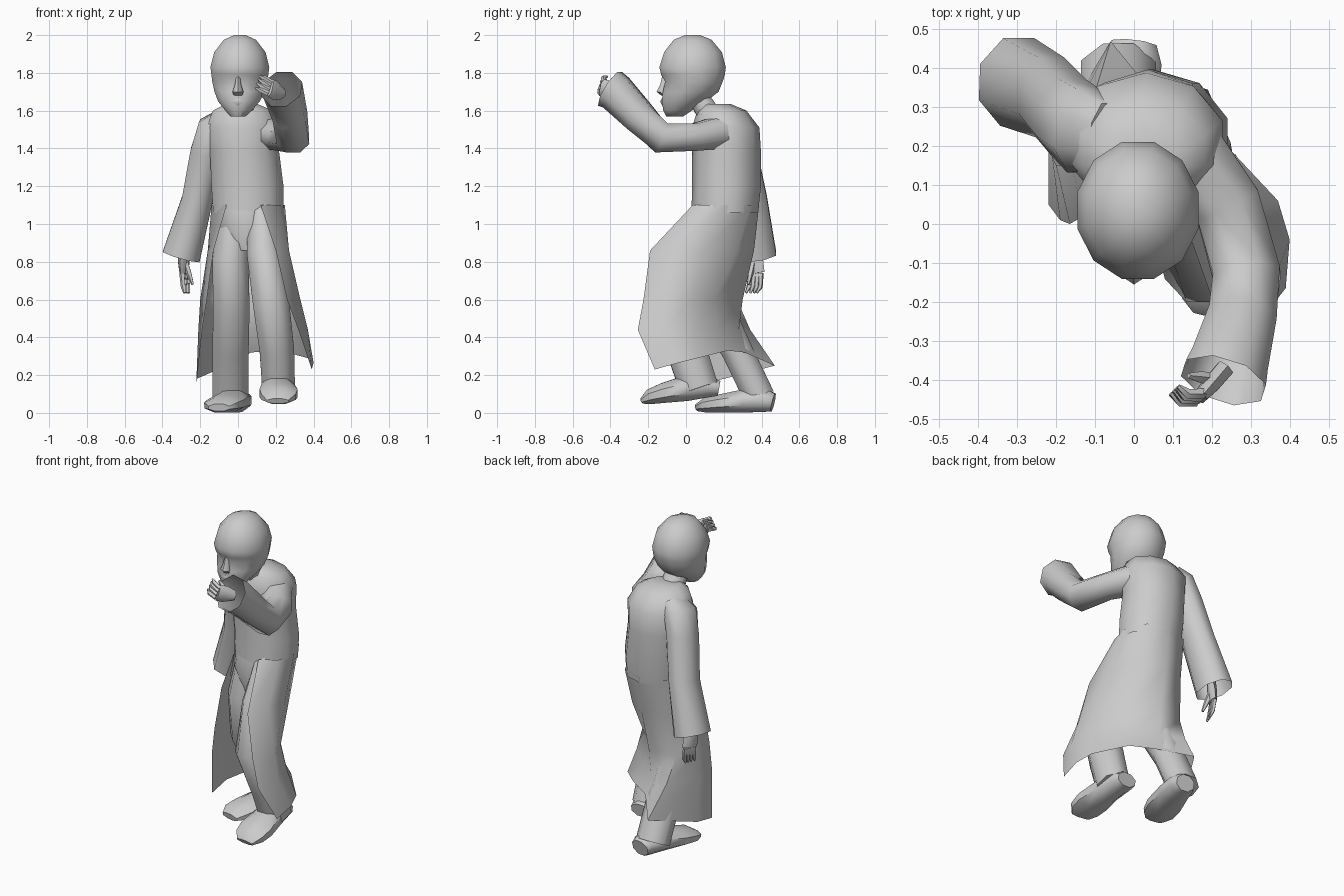
import bpy, bmesh, math
from mathutils import Vector


def finish(name, bm, angle=55):
    bmesh.ops.recalc_face_normals(bm, faces=bm.faces)
    me = bpy.data.meshes.new(name)
    bm.to_mesh(me)
    bm.free()
    ob = bpy.data.objects.new(name, me)
    bpy.context.collection.objects.link(ob)
    bpy.ops.object.select_all(action='DESELECT')
    ob.select_set(True)
    bpy.context.view_layer.objects.active = ob
    bpy.ops.object.shade_smooth_by_angle(angle=math.radians(angle))
    return ob


def skin(bm, rows, closed):
    for r0, r1 in zip(rows, rows[1:]):
        n = len(r0)
        for i in range(n if closed else n - 1):
            j = (i + 1) % n
            bm.faces.new((r0[i], r0[j], r1[j], r1[i]))


def tube(name, stations, sides=8, ref=(0, 1, 0), caps=(True, True), flat=False):
    """Loft of ellipses (x, y, z, half width, half depth) along a path."""
    bm, rows = bmesh.new(), []
    pts = [Vector(s[:3]) for s in stations]
    for k, s in enumerate(stations):
        a = pts[k] - pts[k - 1] if k else Vector()
        b = pts[k + 1] - pts[k] if k < len(pts) - 1 else Vector()
        t = Vector((0, 0, -1)) if flat else (a.normalized() + b.normalized()).normalized()
        side = t.cross(Vector(ref)).normalized()
        up = side.cross(t)
        row = []
        for i in range(sides):
            w = 2 * math.pi * (i + 0.5) / sides
            row.append(bm.verts.new(pts[k] + side * s[3] * math.cos(w) * 1.04
                                    + up * s[4] * math.sin(w) * 1.04))
        rows.append(row)
    skin(bm, rows, True)
    if caps[0]:
        bm.faces.new(rows[0])
    if caps[1]:
        bm.faces.new(rows[-1])
    return finish(name, bm)


# Head, rings from crown to chin, pulled in at the eyes
tube("head", [
    (.01, .035, 2.0, .03, .04), (.01, .035, 1.975, .085, .10),
    (.01, .037, 1.91, .135, .152), (.01, .035, 1.83, .155, .175),
    (.01, .037, 1.79, .150, .168), (.01, .042, 1.755, .146, .152),
    (.008, .025, 1.70, .132, .147), (.005, -.01, 1.65, .11, .117),
    (.003, -.045, 1.60, .07, .075), (.0, -.06, 1.57, .04, .045)], 12, flat=True)
tube("nose", [(0, -.11, 1.78, .012, .016), (0, -.115, 1.74, .018, .02),
              (0, -.118, 1.70, .032, .036), (0, -.112, 1.68, .026, .018)], 6, flat=True)
tube("lips", [(0, -.113, 1.665, .03, .015), (0, -.112, 1.648, .045, .024),
              (0, -.107, 1.628, .03, .018)], 6, flat=True)
tube("neck", [(.01, .06, 1.68, .065, .055), (.02, .14, 1.55, .075, .065)], 8)

# Upper coat
tube("coat_body", [
    (.02, .165, 1.635, .085, .07), (.025, .19, 1.60, .16, .125),
    (.03, .21, 1.51, .20, .172), (.035, .215, 1.38, .185, .175),
    (.05, .215, 1.2, .193, .175), (.055, .205, 1.06, .188, .17)],
    10, caps=(True, False), flat=True)

# Coat skirt, open at the front: rows from waist to hem, columns left to right
skirt = [
    (1.1, [(-.06, .055), (-.14, .18), (-.09, .34), (.06, .387), (.19, .345), (.248, .21), (.22, .09), (.12, .035)]),
    (.86, [(-.13, .02), (-.16, .15), (-.10, .30), (.06, .36), (.19, .27), (.27, .09), (.27, -.08), (.2, -.19)]),
    (.60, [(-.165, .0), (-.2, .15), (-.12, .27), (.05, .30), (.18, .15), (.28, .03), (.33, -.10), (.26, -.225)]),
    (.44, [(-.19, .01), (-.21, .17), (-.1, .34), (.05, .28), (.19, .17), (.32, .04), (.37, -.12), (.32, -.255)])]
hem = [(-.22, .05, .15), (-.22, .2, .18), (-.06, .47, .25), (.07, .31, .32),
       (.22, .22, .33), (.37, .06, .29), (.4, -.04, .265), (.39, -.165, .23)]
bm = bmesh.new()
rows = [[bm.verts.new((x, y, z)) for x, y in row] for z, row in skirt]
rows.append([bm.verts.new(p) for p in hem])
skin(bm, rows, False)
finish("coat_skirt", bm)

# Trousers
tube("hips", [(.055, .2, 1.12, .17, .155), (.05, .16, 1.0, .165, .14),
              (.05, .14, .86, .07, .10)], 10, flat=True)
tube("front_leg", [
    (.12, .16, 1.07, .07, .11), (.14, .02, .83, .095, .12),
    (.175, -.1, .58, .1, .105), (.205, .0, .34, .095, .11),
    (.215, .07, .13, .09, .105)])
tube("rear_leg", [
    (-.02, .2, 1.07, .085, .12), (-.04, .14, .8, .1, .12),
    (-.035, .15, .55, .1, .105), (-.04, .27, .33, .1, .085),
    (-.04, .39, .08, .1, .085)])

# Shoes, from heel to toe
UP = (0, 0, 1)
tube("front_shoe", [
    (.2, .175, .13, .065, .042), (.2, .12, .14, .08, .06),
    (.21, .0, .13, .088, .07), (.215, -.12, .105, .105, .055),
    (.215, -.19, .085, .095, .042), (.21, -.232, .062, .06, .016)], 8, UP)
tube("rear_shoe", [
    (.0, .462, .055, .06, .05), (-.005, .42, .065, .08, .062),
    (-.03, .32, .064, .09, .064), (-.065, .19, .05, .105, .05),
    (-.09, .11, .04, .095, .04), (-.1, .06, .028, .06, .02)], 8, UP)

# Sleeves
tube("raised_sleeve", [
    (.12, .21, 1.49, .1, .09), (.24, .05, 1.46, .09, .075),
    (.29, -.13, 1.455, .09, .085), (.275, -.25, 1.57, .092, .09),
    (.24, -.37, 1.695, .105, .102), (.23, -.402, 1.715, .112, .108)], 8, UP, (True, False))
tube("hanging_sleeve", [
    (-.08, .225, 1.57, .045, .09), (-.13, .24, 1.51, .085, .115),
    (-.165, .27, 1.38, .09, .11), (-.215, .325, 1.13, .085, .108),
    (-.3, .365, .83, .105, .118)], 8, caps=(True, False))


# Hands: flat palm, four fingers and a thumb
def hand(name, wrist, knuckles, tips, spread, thumb):
    w, k, t, s = map(Vector, (wrist, knuckles, tips, spread))
    n = s.normalized().cross((k - w).normalized())
    tube(name + "_palm", [(*w, .025, .03), (*w.lerp(k, .6), .024, .05),
                          (*k, .018, .048)], 6, n.cross((k - w).normalized()))
    for i in range(4):
        o = s * (i / 3 - .5)
        mid = k.lerp(t, .5) + o + (k - w) * .15
        tube(f"{name}_finger_{i + 1}", [
            (*(k + o * .9), .014, .014), (*mid, .013, .013),
            (*(t + o * (1.1 - .1 * i)), .006, .006)], 5, n)
    base = w.lerp(k, .4)
    tube(name + "_thumb", [(*base, .018, .018), (*base.lerp(Vector(thumb), .6), .015, .015),
                           (*thumb, .007, .007)], 5, n)


hand("hanging_hand", (-.29, .35, .88), (-.285, .37, .74), (-.27, .35, .635),
     (.025, .06, 0), (-.24, .33, .68))
hand("raised_hand", (.235, -.37, 1.69), (.17, -.445, 1.72), (.105, -.425, 1.755),
     (.02, .02, .065), (.14, -.39, 1.77))
